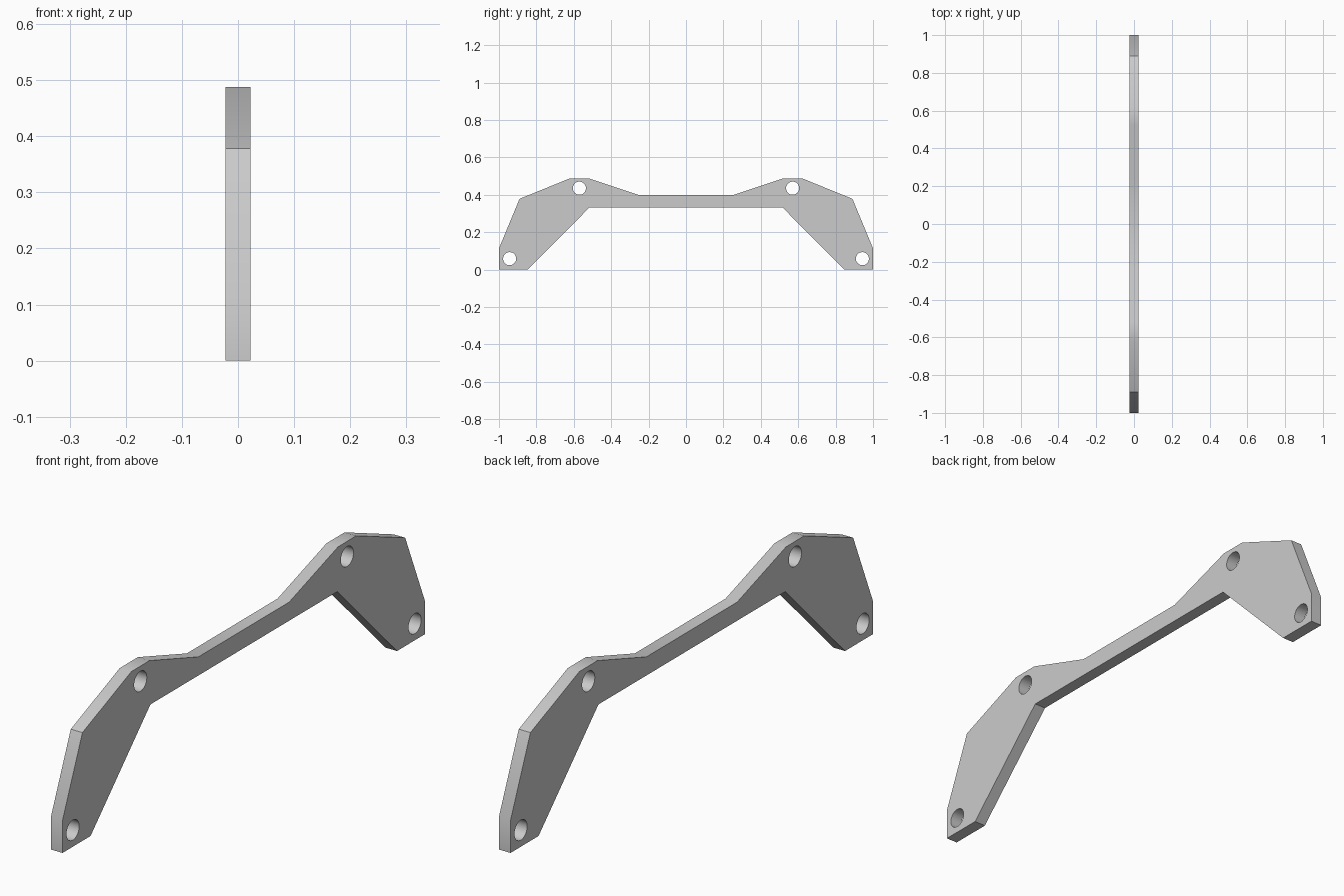
import bpy
import bmesh
import math
from mathutils import Matrix

cube = bpy.data.objects.get("Cube")
if cube:
    bpy.data.objects.remove(cube, do_unlink=True)

HALF_THICK = 0.0225
HOLE_RADIUS = 0.035

# Half outline as (y, z), from the middle of the top edge round to the underside
half = [(0.25, 0.398), (0.52, 0.488), (0.62, 0.488), (0.89, 0.378),
        (1, 0.113), (1, 0), (0.845, 0), (0.515, 0.333)]
outline = half + [(-y, z) for y, z in reversed(half)]
holes = [(0.57, 0.435), (0.943, 0.058)]


def make_object(name, bm):
    bmesh.ops.recalc_face_normals(bm, faces=bm.faces)
    mesh = bpy.data.meshes.new(name)
    bm.to_mesh(mesh)
    bm.free()
    obj = bpy.data.objects.new(name, mesh)
    bpy.context.collection.objects.link(obj)
    return obj


# Flat plate extruded across x
bm = bmesh.new()
face = bm.faces.new([bm.verts.new((-HALF_THICK, y, z)) for y, z in outline])
grown = bmesh.ops.extrude_face_region(bm, geom=[face])
moved = [v for v in grown["geom"] if isinstance(v, bmesh.types.BMVert)]
bmesh.ops.translate(bm, verts=moved, vec=(2 * HALF_THICK, 0, 0))
bracket = make_object("bracket_plate", bm)

# Bolt hole cutters, mirrored front to back
bm = bmesh.new()
for y, z in holes:
    for side in (-1, 1):
        place = Matrix.Translation((0, side * y, z)) @ Matrix.Rotation(math.pi / 2, 4, "Y")
        bmesh.ops.create_cone(bm, cap_ends=True, segments=32, radius1=HOLE_RADIUS,
                              radius2=HOLE_RADIUS, depth=0.2, matrix=place)
cutter = make_object("bolt_hole_cutter", bm)
cutter.hide_render = True

# Cut the holes, then remove the cutter
cut = bracket.modifiers.new("bolt_holes", "BOOLEAN")
cut.operation = "DIFFERENCE"
cut.solver = "EXACT"
cut.object = cutter
bpy.ops.object.select_all(action="DESELECT")
bracket.select_set(True)
bpy.context.view_layer.objects.active = bracket
bpy.ops.object.modifier_apply(modifier=cut.name)
bpy.data.objects.remove(cutter, do_unlink=True)

# Plain grey finish
grey = bpy.data.materials.new("light_grey")
grey.use_nodes = True
colour = (0.6, 0.6, 0.6, 1)
grey.diffuse_color = colour
grey.node_tree.nodes["Principled BSDF"].inputs["Base Color"].default_value = colour
bracket.data.materials.clear()
bracket.data.materials.append(grey)

bpy.ops.object.shade_smooth_by_angle(angle=math.radians(30))
